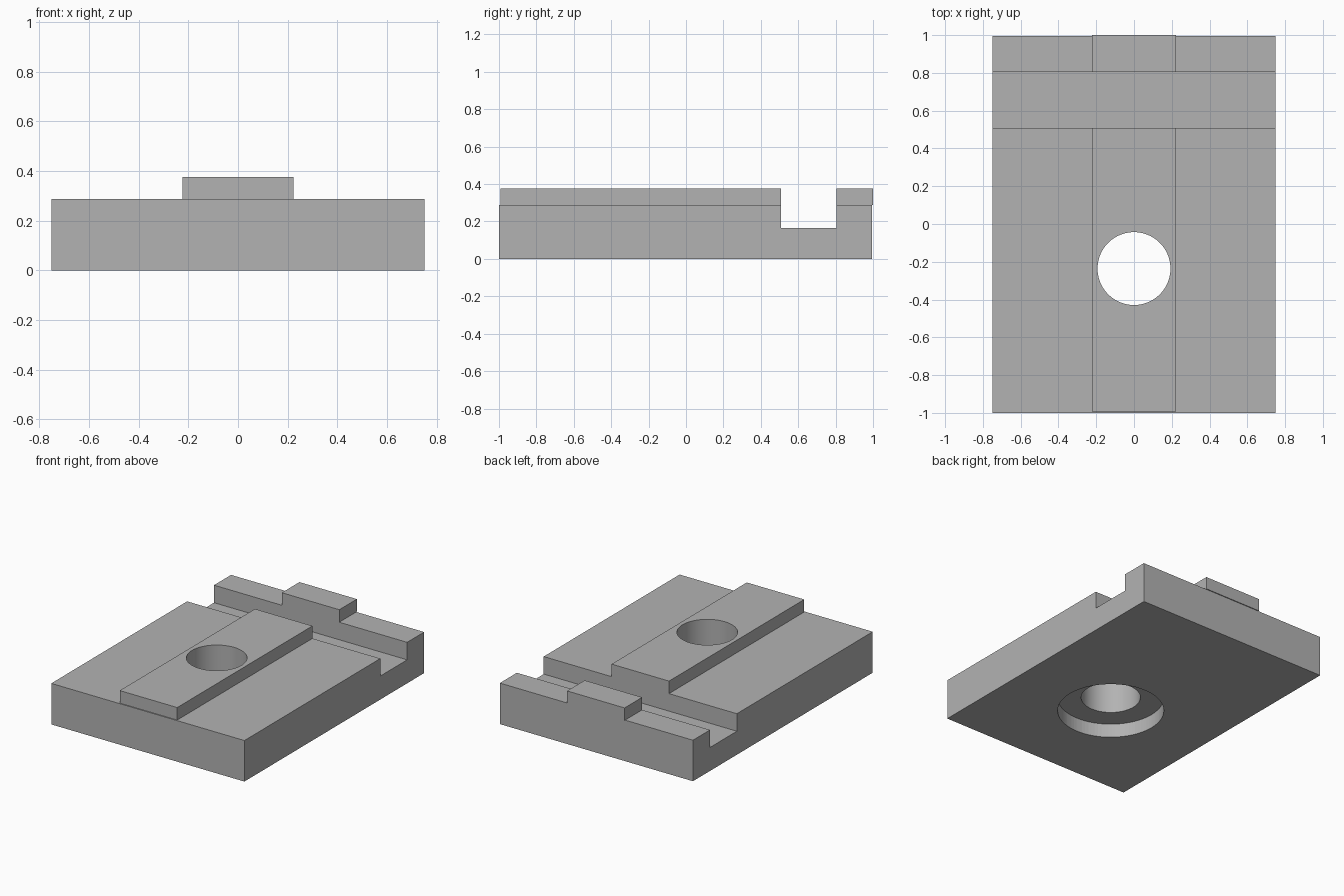
import bpy
import bmesh
import math

cube = bpy.data.objects.get("Cube")
if cube:
    bpy.data.objects.remove(cube, do_unlink=True)

GREY = (0.45, 0.45, 0.45, 1)
grey = bpy.data.materials.new("plain grey")
grey.use_nodes = True
grey.diffuse_color = GREY
grey.node_tree.nodes["Principled BSDF"].inputs["Base Color"].default_value = GREY

HALF_WIDTH, RAIL_HALF = 0.75, 0.223
DECK, RAIL_TOP, SLOT_FLOOR = 0.288, 0.376, 0.165
SLOT_FRONT, SLOT_BACK = 0.507, 0.805
HOLE_Y, HOLE_R, BORE_R, BORE_DEPTH = -0.236, 0.193, 0.346, 0.098


def extrude_profile(name, profile, half):
    """Extrude a (y, z) outline across x from -half to half."""
    bm = bmesh.new()
    face = bm.faces.new([bm.verts.new((-half, y, z)) for y, z in profile])
    result = bmesh.ops.extrude_face_region(bm, geom=[face])
    moved = [v for v in result["geom"] if isinstance(v, bmesh.types.BMVert)]
    bmesh.ops.translate(bm, verts=moved, vec=(2 * half, 0, 0))
    bmesh.ops.recalc_face_normals(bm, faces=bm.faces)
    mesh = bpy.data.meshes.new(name)
    bm.to_mesh(mesh)
    bm.free()
    mesh.materials.append(grey)
    obj = bpy.data.objects.new(name, mesh)
    bpy.context.collection.objects.link(obj)
    return obj


def drill(obj, radius, low, high):
    """Cut a vertical round hole between two heights."""
    bpy.ops.mesh.primitive_cylinder_add(
        vertices=96, radius=radius, depth=high - low,
        location=(0, HOLE_Y, (low + high) / 2))
    cutter = bpy.context.object
    cutter.hide_render = True
    cutter.data.materials.append(grey)
    cut = obj.modifiers.new("hole", "BOOLEAN")
    cut.operation = "DIFFERENCE"
    cut.solver = "EXACT"
    cut.object = cutter
    bpy.ops.object.select_all(action="DESELECT")
    obj.select_set(True)
    bpy.context.view_layer.objects.active = obj
    bpy.ops.object.modifier_apply(modifier=cut.name)
    bpy.data.objects.remove(cutter, do_unlink=True)
    bpy.ops.object.shade_smooth_by_angle(angle=math.radians(30))


def rail(name, front, back):
    return extrude_profile(name, [(front, DECK), (back, DECK),
                                  (back, RAIL_TOP), (front, RAIL_TOP)], RAIL_HALF)


# Base block with the cross slot in its outline
base = extrude_profile("base_block", [
    (-1, 0), (0.994, 0), (0.994, DECK), (SLOT_BACK, DECK), (SLOT_BACK, SLOT_FLOOR),
    (SLOT_FRONT, SLOT_FLOOR), (SLOT_FRONT, DECK), (-1, DECK)], HALF_WIDTH)

# Raised rail, interrupted by the slot
front_rail = rail("front_rail", -0.993, SLOT_FRONT)
rail("back_rail", SLOT_BACK, 1)

# Through hole and the wider counterbore underneath
drill(base, HOLE_R, -0.2, 0.6)
drill(base, BORE_R, -0.2, BORE_DEPTH)
drill(front_rail, HOLE_R, -0.2, 0.6)
